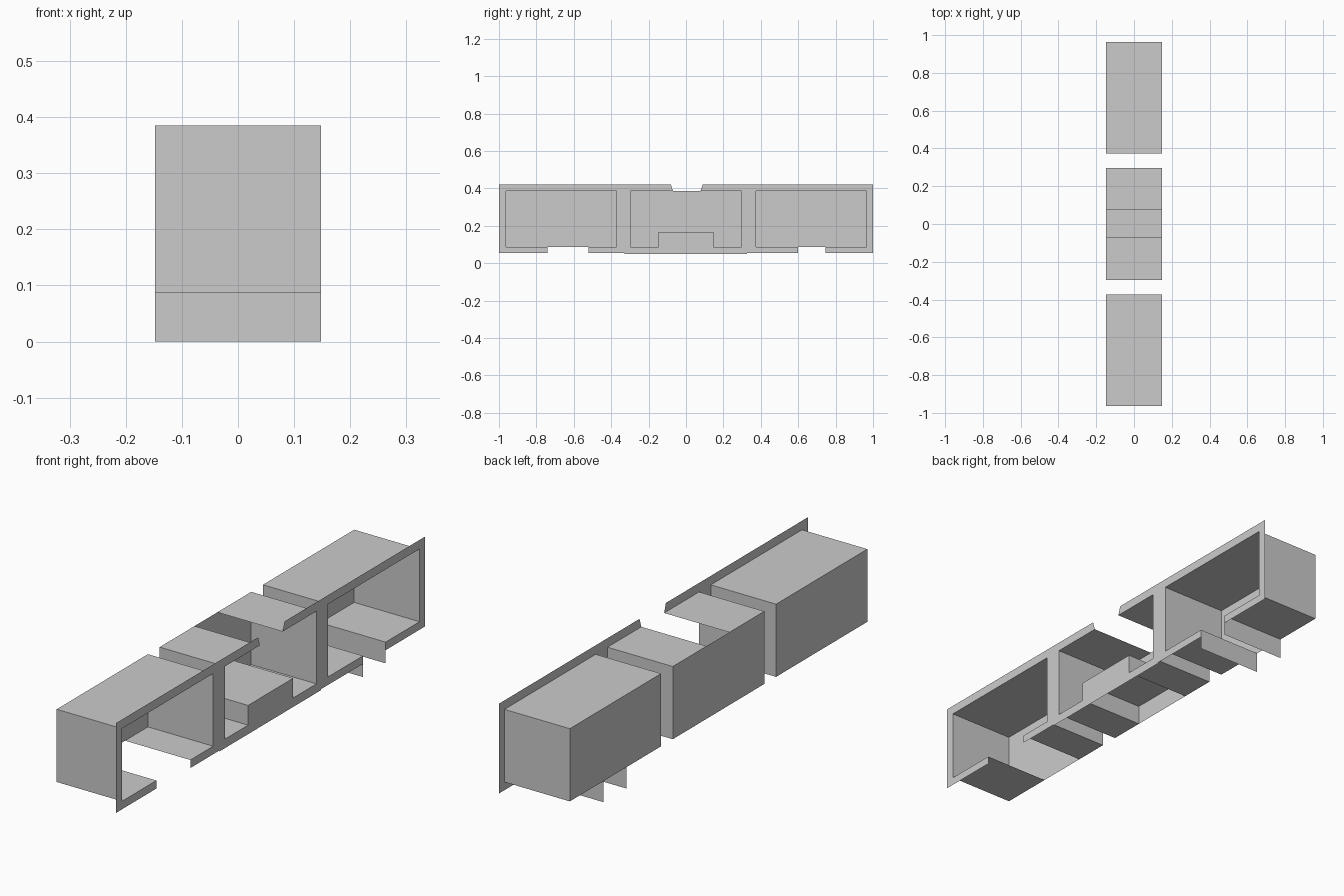
import bpy

if "Cube" in bpy.data.objects:
    bpy.data.objects.remove(bpy.data.objects["Cube"])

X = 0.148                      # half depth: open front at +X, back walls at -X
TOP, SILL, BOT, RIM = 0.385, 0.087, 0.054, 0.422


def make(name, verts, faces):
    mesh = bpy.data.meshes.new(name)
    mesh.from_pydata(verts, [], faces)
    mesh.update()
    obj = bpy.data.objects.new(name, mesh)
    bpy.context.collection.objects.link(obj)
    return obj


def sheet(name, outline, x):
    """Flat y-z polygon facing along x."""
    make(name, [(x, y, z) for y, z in outline], [range(len(outline))])


def sweep(name, path):
    """Open y-z profile swept through the full depth."""
    n = len(path)
    verts = [(x, y, z) for x in (-X, X) for y, z in path]
    make(name, verts, [(i, i + 1, n + i + 1, n + i) for i in range(n - 1)])


def back(name, y0, y1):
    sheet(name, [(y0, SILL), (y0, TOP), (y1, TOP), (y1, SILL)], -X)


# Wall profiles of the three bays, each broken by a gap
left = [(-.74, SILL), (-.963, SILL), (-.963, TOP),
        (-.372, TOP), (-.372, SILL), (-.52, SILL)]
right = [(.598, SILL), (.373, SILL), (.373, TOP),
         (.964, TOP), (.964, SILL), (.745, SILL)]
middle = [(.078, TOP), (.297, TOP), (.297, SILL), (.146, SILL), (.146, .168),
          (-.146, .168), (-.146, SILL), (-.296, SILL), (-.296, TOP), (-.07, TOP)]

# Bay walls, roofs and floors; the right bay has lips hanging to the ground
sweep("left_bay_walls", left)
sweep("middle_bay_walls", middle)
sweep("right_bay_walls", [(.598, 0)] + right + [(.745, 0)])

# Back walls
back("left_bay_back", -.963, -.372)
back("middle_bay_back", -.296, .297)
back("right_bay_back", .373, .964)

# Face frame: one outline running in and out of all three openings
frame = ([(-.081, RIM), (-1, RIM), (-1, BOT), (-.74, BOT)] + left +
         [(-.52, BOT), (-.33, BOT), (-.33, .05), (.327, .05), (.327, BOT), (.598, BOT)] +
         right + [(.745, BOT), (1, BOT), (1, RIM), (.09, RIM)] + middle)
sheet("face_frame", frame, X)
